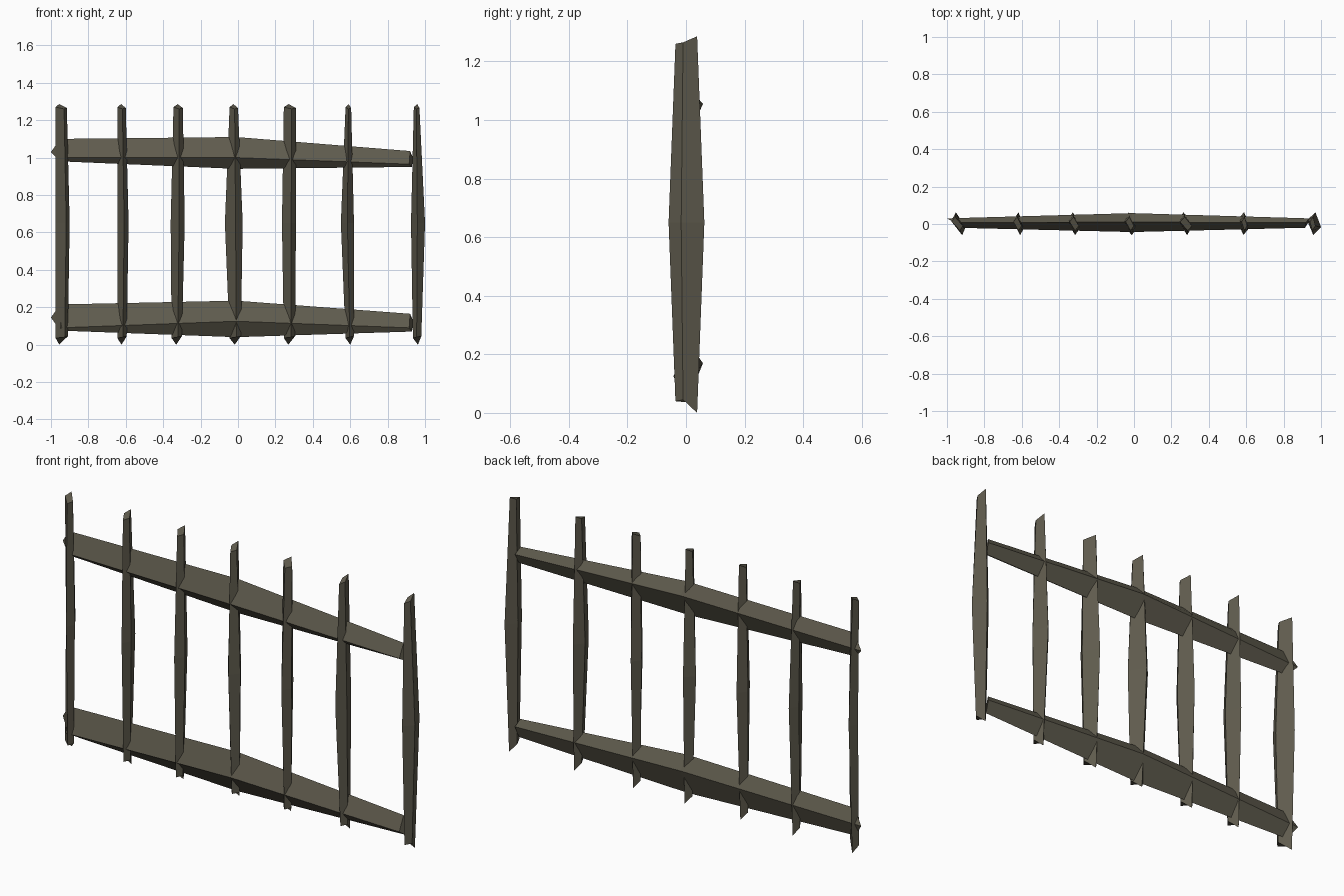
import bpy
import bmesh

cube = bpy.data.objects.get("Cube")
if cube:
    bpy.data.objects.remove(cube, do_unlink=True)

wood = bpy.data.materials.new("weathered_wood")
wood.use_nodes = True
colour = (0.115, 0.105, 0.075, 1)
wood.diffuse_color = colour
bsdf = wood.node_tree.nodes["Principled BSDF"]
bsdf.inputs["Base Color"].default_value = colour
bsdf.inputs["Roughness"].default_value = 0.9


def plank(name, rings):
    """Loft four-cornered rings into a closed, flat-shaded plank."""
    bm = bmesh.new()
    loops = [[bm.verts.new(p) for p in ring] for ring in rings]
    for a, b in zip(loops, loops[1:]):
        for i in range(4):
            j = (i + 1) % 4
            bm.faces.new((a[i], a[j], b[j], b[i]))
    bm.faces.new(loops[0])
    bm.faces.new(loops[-1])
    bmesh.ops.recalc_face_normals(bm, faces=bm.faces)
    mesh = bpy.data.meshes.new(name)
    bm.to_mesh(mesh)
    bm.free()
    mesh.materials.append(wood)
    obj = bpy.data.objects.new(name, mesh)
    bpy.context.collection.objects.link(obj)


def post_ring(x0, x1, front, swell, z, tilt):
    """Skewed section in the order left edge, back edge, right edge, front edge."""
    w = x1 - x0
    xs = (x0, x0 + w * (1.05 - front), x1, x0 + w * front)
    ys = (0.012, 0.038, -0.01, -0.036)
    return [(x, y * swell, z + t) for x, y, t in zip(xs, ys, tilt)]


# Upright posts: x extents at bottom, middle and top, then front edge position
posts = [
    (-.975, -.91, -.975, -.90, -.975, -.915, .75),
    (-.645, -.595, -.645, -.585, -.645, -.60, .6),
    (-.355, -.30, -.36, -.285, -.345, -.295, .6),
    (-.045, .015, -.07, .025, -.045, 0, .6),
    (.245, .305, .235, .31, .245, .31, .65),
    (.575, .62, .55, .62, .575, .605, .5),
    (.935, .98, .925, 1.0, .94, .97, .45),
]
for n, (b0, b1, m0, m1, t0, t1, front) in enumerate(posts):
    plank(f"post_{n + 1}", [
        post_ring(b0, b1, front, 1, 0, (.035, 0, .045, .04)),
        post_ring(m0, m1, front, 1.65, .65, (0, 0, 0, 0)),
        post_ring(t0, t1, front, 1, 1.26, (.01, .026, .005, 0)),
    ])


def rail_ring(xs, ys, zs):
    return list(zip(xs, ys, zs))


# Horizontal rails: corners run top, back, bottom, front
end_y = (.008, .03, .005, -.02)
mid_y = (.01, .058, .005, -.043)
left_x = (-.95, -1.0, -.95, -.95)
rails = {
    "lower_rail": [(.215, .145, .075, .09), (.235, .17, .04, .125), (.165, .13, .07, .09)],
    "upper_rail": [(1.10, 1.03, .98, 1.0), (1.11, 1.055, .94, 1.0), (1.035, 1.0, .95, .965)],
}
for name, (left, mid, right) in rails.items():
    plank(name, [
        rail_ring(left_x, end_y, left),
        rail_ring((-.01,) * 4, mid_y, mid),
        rail_ring((.92, .935, .93, .915), end_y, right),
    ])
